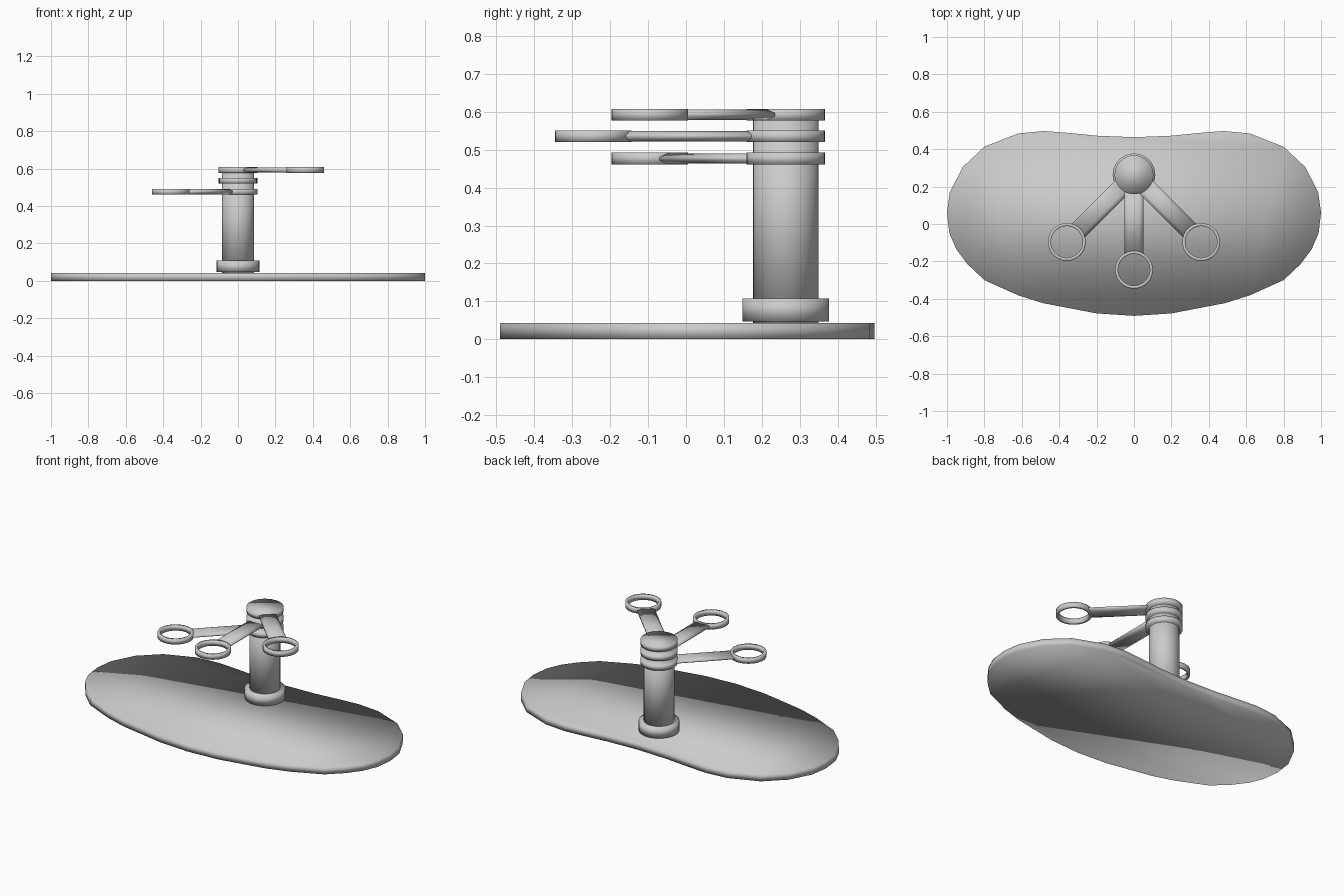
import bpy, bmesh, math
from mathutils import Matrix

if "Cube" in bpy.data.objects:
    bpy.data.objects.remove(bpy.data.objects["Cube"])

POST_Y = 0.263      # post axis
REACH = 0.508       # hub centre to ring centre


def finish(bm, name):
    bmesh.ops.recalc_face_normals(bm, faces=bm.faces)
    me = bpy.data.meshes.new(name)
    bm.to_mesh(me)
    bm.free()
    me.shade_smooth()
    ob = bpy.data.objects.new(name, me)
    bpy.context.collection.objects.link(ob)
    return ob


def prism(bm, pts, z0, z1):
    lo = [bm.verts.new((x, y, z0)) for x, y in pts]
    hi = [bm.verts.new((x, y, z1)) for x, y in pts]
    n = len(pts)
    bm.faces.new(lo[::-1])
    bm.faces.new(hi)
    for i in range(n):
        j = (i + 1) % n
        bm.faces.new((lo[i], lo[j], hi[j], hi[i]))


def circle(r, cx=0.0, cy=0.0, n=32):
    return [(cx + r * math.cos(2 * math.pi * i / n),
             cy + r * math.sin(2 * math.pi * i / n)) for i in range(n)]


def ring(bm, cx, cy, r_in, r_out, z0, z1):
    loops = [[bm.verts.new((x, y, z)) for x, y in circle(r, cx, cy)]
             for r, z in ((r_in, z0), (r_out, z0), (r_out, z1), (r_in, z1))]
    n = len(loops[0])
    for k in range(4):
        a, b = loops[k], loops[(k + 1) % 4]
        for i in range(n):
            j = (i + 1) % n
            bm.faces.new((a[i], a[j], b[j], b[i]))


# Bean-shaped base plate, mirrored from its right half
half = [(0, -0.491), (0.2, -0.478), (0.487, -0.423), (0.62, -0.381),
        (0.8, -0.3), (0.89, -0.215), (0.95, -0.135), (0.987, -0.05),
        (1, 0.06), (0.985, 0.17), (0.915, 0.305), (0.8, 0.413),
        (0.62, 0.484), (0.48, 0.497), (0.35, 0.487), (0.2, 0.472), (0, 0.464)]
outline = half + [(-x, y) for x, y in half[-2:0:-1]]
bm = bmesh.new()
prism(bm, outline, 0, 0.043)
finish(bm, "base_plate")

# Upright post and its foot collar
for name, r, z0, z1 in (("post", 0.086, 0.043, 0.59),
                        ("foot_collar", 0.114, 0.047, 0.108)):
    bm = bmesh.new()
    prism(bm, circle(r, 0, POST_Y), z0, z1)
    finish(bm, name)

# Three swing arms, each a hub disc, a flat bar and an open ring
for name, angle, z0 in (("lower_arm", -45, 0.461),
                        ("middle_arm", 0, 0.52),
                        ("upper_arm", 45, 0.577)):
    z1 = z0 + 0.031
    bm = bmesh.new()
    prism(bm, circle(0.104), z0, z1)
    ring(bm, 0, -REACH, 0.085, 0.101, z0, z1)
    # Bar with bevelled long edges
    w, c, zt = 0.05, 0.02, 0.009
    zb, zu = z0 + 0.002, z1 - 0.002
    sec = [(-w, zb + zt), (-w + c, zb), (w - c, zb), (w, zb + zt),
           (w, zu - zt), (w - c, zu), (-w + c, zu), (-w, zu - zt)]
    ends = [[bm.verts.new((x, y, z)) for x, z in sec]
            for y in (-0.05, -REACH + 0.086)]
    for i in range(8):
        j = (i + 1) % 8
        bm.faces.new((ends[0][i], ends[0][j], ends[1][j], ends[1][i]))
    bm.faces.new(ends[0])
    bm.faces.new(ends[1][::-1])
    ob = finish(bm, name)
    ob.location = (0, POST_Y, 0)
    ob.rotation_euler.z = math.radians(angle)
